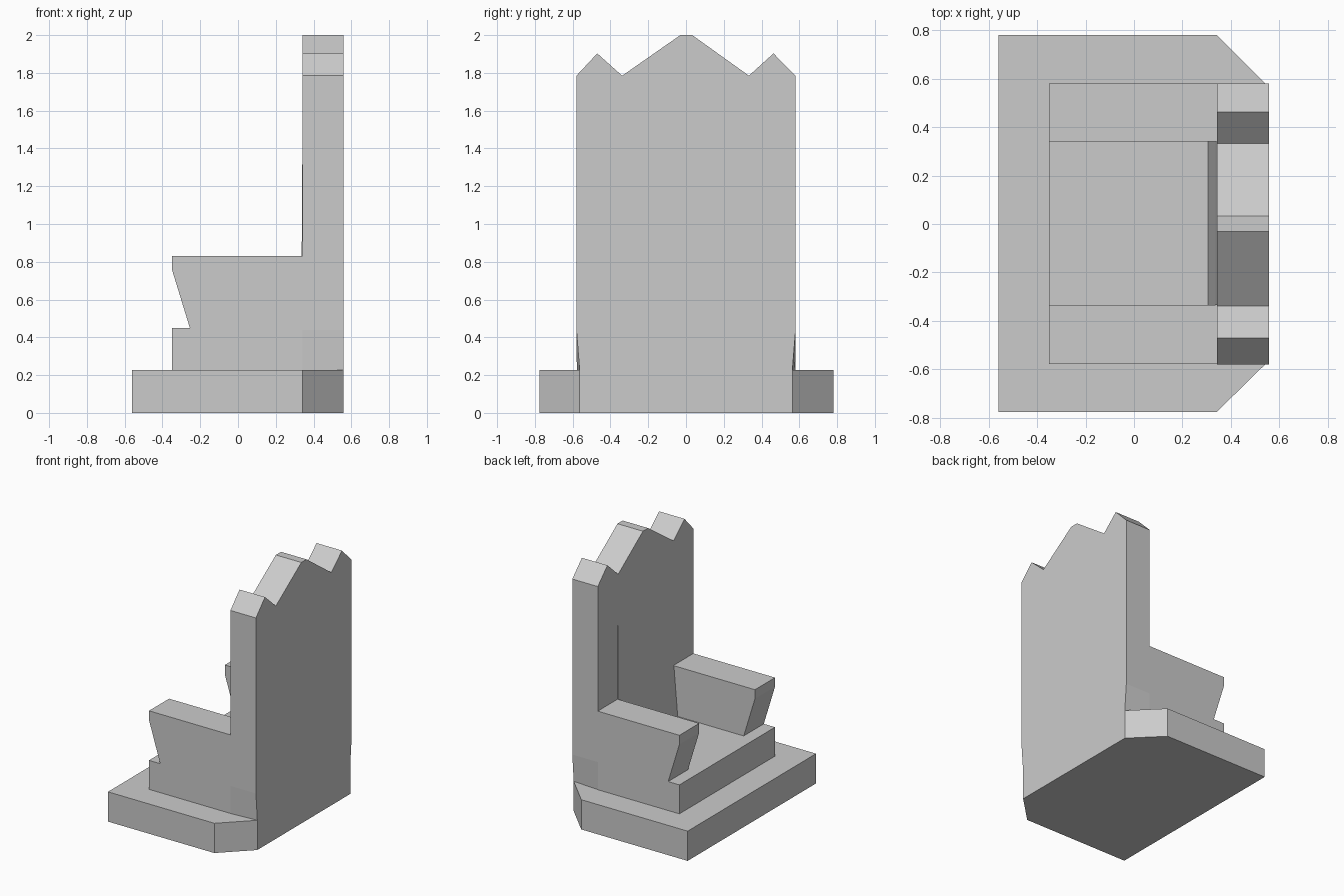
import bpy, bmesh
from mathutils import Vector

if "Cube" in bpy.data.objects:
    bpy.data.objects.remove(bpy.data.objects["Cube"])


def prism(name, profile, axis, lo, hi):
    """Extrude a closed 2D profile along an axis between lo and hi."""
    place = {
        "x": lambda p, d: (d, p[0], p[1]),
        "y": lambda p, d: (p[0], d, p[1]),
        "z": lambda p, d: (p[0], p[1], d),
    }[axis]
    bm = bmesh.new()
    face = bm.faces.new([bm.verts.new(place(p, lo)) for p in profile])
    ext = bmesh.ops.extrude_face_region(bm, geom=[face])
    moved = [v for v in ext["geom"] if isinstance(v, bmesh.types.BMVert)]
    offset = Vector(place((0, 0), hi - lo))
    bmesh.ops.translate(bm, verts=moved, vec=offset)
    bmesh.ops.recalc_face_normals(bm, faces=bm.faces)
    mesh = bpy.data.meshes.new(name)
    bm.to_mesh(mesh)
    bm.free()
    obj = bpy.data.objects.new(name, mesh)
    bpy.context.collection.objects.link(obj)
    return obj


# Platform with two chamfered rear corners
prism("platform", [(-0.56, -0.775), (0.342, -0.775), (0.558, -0.563),
                   (0.558, 0.563), (0.342, 0.78), (-0.56, 0.78)], "z", 0, 0.228)

# Seat block
prism("seat", [(-0.35, 0.228), (0.342, 0.228), (0.342, 0.45), (-0.35, 0.45)],
      "y", -0.578, 0.58)

# Armrests with undercut fronts
arm = [(-0.35, 0.83), (-0.35, 0.76), (-0.255, 0.45), (0.342, 0.45), (0.342, 0.83)]
prism("armrest_right", arm, "y", -0.578, -0.335)
prism("armrest_left", arm, "y", 0.34, 0.58)

# Sloped lower back support between the armrests
prism("back_support", [(0.305, 0.45), (0.342, 0.45), (0.342, 1.6), (0.337, 0.83)],
      "y", -0.335, 0.34)

# Tall backrest with a pointed crest
crest = [(0.58, 1.785), (0.463, 1.903), (0.333, 1.785), (0.033, 2.0), (-0.03, 2.0),
         (-0.338, 1.785), (-0.47, 1.903), (-0.58, 1.785)]
back = prism("backrest", [(-0.58, 0.44), (-0.578, 0.228), (0.578, 0.228), (0.58, 0.44)]
             + crest, "x", 0.342, 0.558)

# Taper the lower rear corners to meet the platform chamfers
for v in back.data.vertices:
    if v.co.z < 0.3 and v.co.x > 0.5:
        v.co.y *= 0.563 / 0.578
